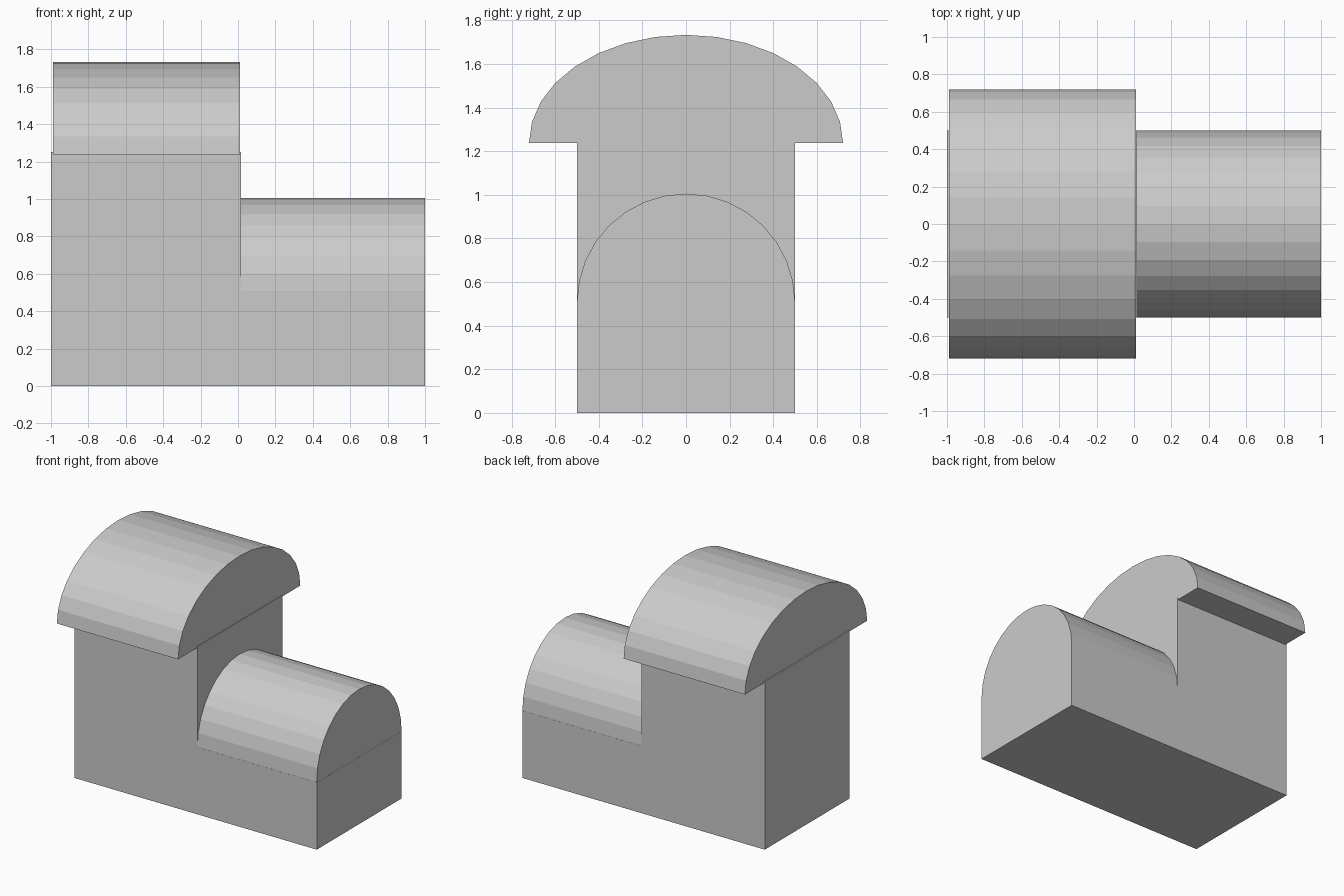
import bpy
import bmesh
from math import sin, cos, pi

old = bpy.data.objects.get("Cube")
if old:
    bpy.data.objects.remove(old, do_unlink=True)

grey = bpy.data.materials.new("plain grey")
grey.use_nodes = True
colour = (0.6, 0.6, 0.6, 1)
grey.diffuse_color = colour
grey.node_tree.nodes["Principled BSDF"].inputs["Base Color"].default_value = colour


def extrude_along_x(name, profile, x_start, x_end):
    """Solid made by sweeping a (y, z) profile from x_start to x_end."""
    bm = bmesh.new()
    face = bm.faces.new([bm.verts.new((x_start, y, z)) for y, z in profile])
    swept = bmesh.ops.extrude_face_region(bm, geom=[face], use_keep_orig=True)
    moved = [v for v in swept["geom"] if isinstance(v, bmesh.types.BMVert)]
    bmesh.ops.translate(bm, verts=moved, vec=(x_end - x_start, 0, 0))
    bmesh.ops.recalc_face_normals(bm, faces=bm.faces)
    mesh = bpy.data.meshes.new(name)
    bm.to_mesh(mesh)
    bm.free()
    mesh.materials.append(grey)
    obj = bpy.data.objects.new(name, mesh)
    bpy.context.collection.objects.link(obj)
    return obj


def block(half_width, bottom, top):
    return [(-half_width, bottom), (half_width, bottom),
            (half_width, top), (-half_width, top)]


def arc(width, height, centre_z, steps, sweep):
    """Elliptical arc centred on y = 0, starting at +y."""
    count = steps + 1 if sweep < 2 * pi else steps
    return [(width * cos(sweep * i / steps),
             centre_z + height * sin(sweep * i / steps)) for i in range(count)]


# Long base and the tall cab at the -x end
extrude_along_x("base", block(0.5, 0, 0.5), -1, 1)
extrude_along_x("cab", block(0.5, 0.5, 1.25), -1, 0.015)

# Round boiler half sunk into the base
extrude_along_x("boiler", arc(0.5, 0.5, 0.505, 32, 2 * pi), 0, 0.999)

# Wide half-round roof overhanging the cab
extrude_along_x("roof", arc(0.72, 0.495, 1.238, 16, pi), -0.99, 0.01)
